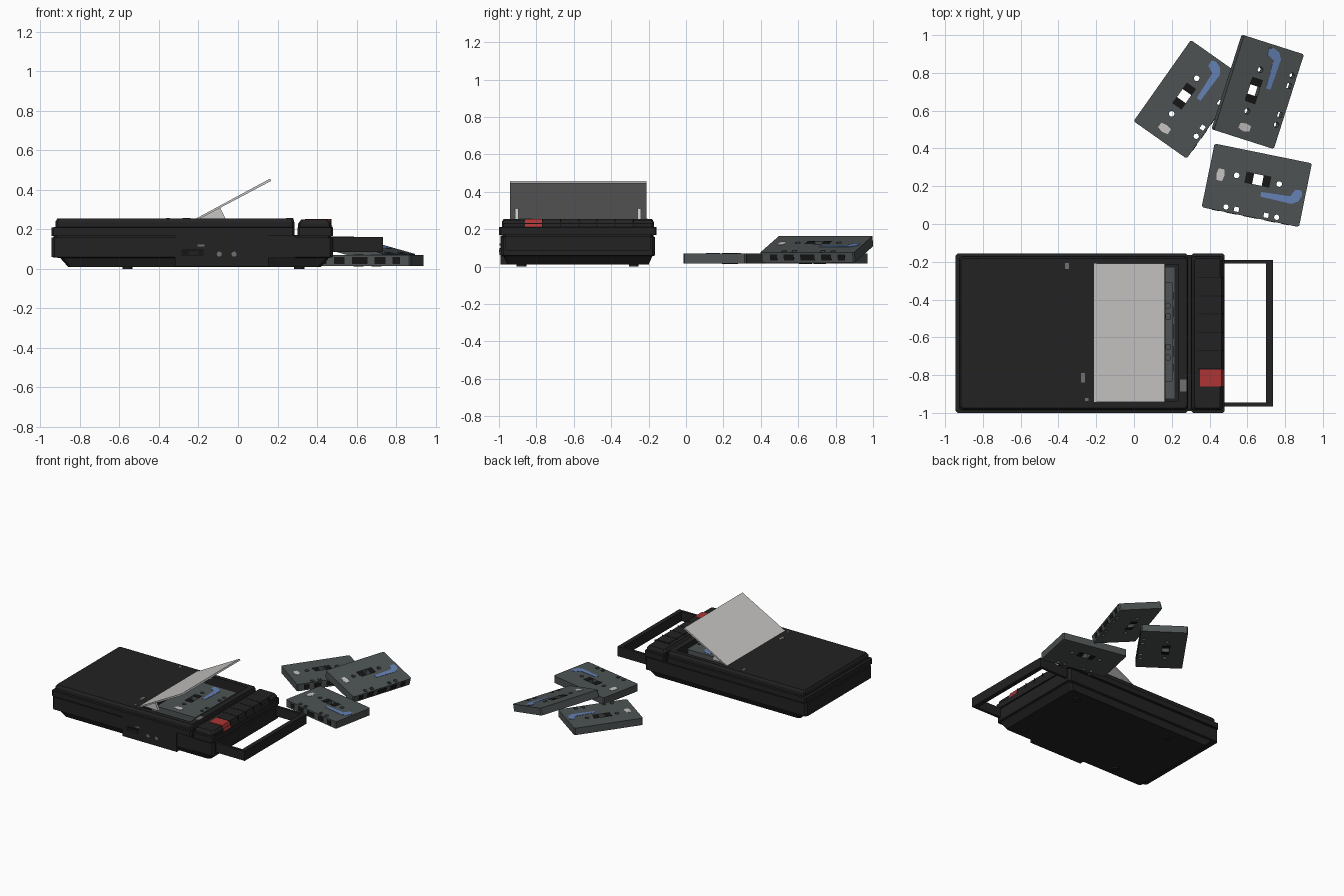
import bpy, bmesh, math
from mathutils import Matrix, Vector

if "Cube" in bpy.data.objects:
    bpy.data.objects.remove(bpy.data.objects["Cube"])


def material(name, r, g, b):
    m = bpy.data.materials.new(name)
    m.diffuse_color = (r, g, b, 1)
    m.use_nodes = True
    m.node_tree.nodes["Principled BSDF"].inputs["Base Color"].default_value = m.diffuse_color
    return m


BLACK = material("black plastic", 0.016, 0.016, 0.016)
DARK = material("deep black", 0.008, 0.008, 0.008)
SHELL = material("slate grey", 0.075, 0.086, 0.086)
PALE = material("pale grey", 0.57, 0.56, 0.55)
BLUE = material("label blue", 0.125, 0.22, 0.46)
RED = material("record red", 0.42, 0.035, 0.035)
MID = material("mid grey", 0.16, 0.16, 0.16)


def make(name, bm, mat):
    bmesh.ops.recalc_face_normals(bm, faces=bm.faces)
    me = bpy.data.meshes.new(name)
    bm.to_mesh(me)
    bm.free()
    me.materials.append(mat)
    ob = bpy.data.objects.new(name, me)
    bpy.context.collection.objects.link(ob)
    return ob


def box(name, x, y, z, mat):
    """Box from (min, max) ranges."""
    bm = bmesh.new()
    mid = Vector([(a + b) / 2 for a, b in (x, y, z)])
    size = [b - a for a, b in (x, y, z)]
    bmesh.ops.create_cube(bm, size=1, matrix=Matrix.Translation(mid) @ Matrix.Diagonal((*size, 1)))
    return make(name, bm, mat)


def disc(name, x, y, z, r, depth, mat, axis="Z"):
    bm = bmesh.new()
    rot = Matrix.Rotation(math.pi / 2, 4, "X") if axis == "Y" else Matrix()
    bmesh.ops.create_cone(bm, cap_ends=True, segments=12, radius1=r, radius2=r, depth=depth,
                          matrix=Matrix.Translation((x, y, z)) @ rot)
    return make(name, bm, mat)


def prism(name, pts, axis, a, b, mat):
    """Extrude a 2D outline from a to b along y or z."""
    bm = bmesh.new()
    put = (lambda p, d: (p[0], d, p[1])) if axis == "Y" else (lambda p, d: (p[0], p[1], d))
    lo, hi = [[bm.verts.new(put(p, d)) for p in pts] for d in (a, b)]
    bm.faces.new(lo)
    bm.faces.new(hi)
    n = len(pts)
    for i in range(n):
        bm.faces.new((lo[i], lo[(i + 1) % n], hi[(i + 1) % n], hi[i]))
    return make(name, bm, mat)


def stack(name, rings, c, mat):
    """Block with chamfered corners lofted through (x0, x1, y0, y1, z) rings."""
    bm = bmesh.new()
    loops = []
    for x0, x1, y0, y1, z in rings:
        pts = [(x0 + c, y0), (x1 - c, y0), (x1, y0 + c), (x1, y1 - c),
               (x1 - c, y1), (x0 + c, y1), (x0, y1 - c), (x0, y0 + c)]
        loops.append([bm.verts.new((*p, z)) for p in pts])
    bm.faces.new(loops[0])
    bm.faces.new(loops[-1])
    for lo, hi in zip(loops, loops[1:]):
        for i in range(8):
            bm.faces.new((lo[i], lo[(i + 1) % 8], hi[(i + 1) % 8], hi[i]))
    return make(name, bm, mat)


def cut(ob, cutters):
    """Subtract the cutters, then remove them."""
    for c in cutters:
        mod = ob.modifiers.new("cut", "BOOLEAN")
        mod.object, mod.operation, mod.solver = c, "DIFFERENCE", "EXACT"
    deps = bpy.context.evaluated_depsgraph_get()
    me = bpy.data.meshes.new_from_object(ob.evaluated_get(deps))
    ob.modifiers.clear()
    ob.data = me
    for c in cutters:
        bpy.data.objects.remove(c)


# Recorder case: tapered base, lower tray, main cover and key housing
stack("lower_case", [(-0.86, 0.42, -0.955, -0.2, 0.01), (-0.9, 0.46, -0.975, -0.18, 0.055),
                     (-0.945, 0.48, -0.99, -0.165, 0.06), (-0.945, 0.48, -0.99, -0.165, 0.158),
                     (-0.935, 0.47, -0.98, -0.175, 0.16), (-0.935, 0.47, -0.98, -0.175, 0.172)],
      0.015, BLACK)
cover = stack("main_cover", [(-0.945, 0.287, -1.0, -0.157, 0.168), (-0.945, 0.287, -1.0, -0.157, 0.21),
                             (-0.925, 0.285, -0.985, -0.172, 0.212), (-0.925, 0.285, -0.985, -0.172, 0.238),
                             (-0.915, 0.28, -0.975, -0.182, 0.255)], 0.012, BLACK)
cut(cover, [box("well_cutter", (-0.21, 0.235), (-0.94, -0.215), (0.177, 0.4), BLACK)])
stack("key_housing", [(0.302, 0.48, -1.0, -0.157, 0.168), (0.302, 0.48, -1.0, -0.157, 0.21),
                      (0.305, 0.472, -0.985, -0.172, 0.212), (0.305, 0.472, -0.985, -0.172, 0.23),
                      (0.32, 0.455, -0.975, -0.182, 0.25)], 0.01, BLACK)
box("deck_floor", (-0.2, 0.215), (-0.925, -0.23), (0.17, 0.181), SHELL)

# Piano keys, the first one red
for i in range(6):
    y = -0.86 + i * 0.0965
    prism("record_key" if i == 0 else "key",
          [(0.35, 0.17), (0.479, 0.17), (0.479, 0.21), (0.462, 0.254), (0.35, 0.254)], "Y",
          y, y + 0.091, RED if i == 0 else BLACK)
    box("key_gap", (0.34, 0.474), (y + 0.091, y + 0.0965), (0.2, 0.252), DARK)

# Front control panel with slider slot, sockets and small marks
box("front_panel", (-0.32, 0.155), (-0.993, -0.9), (0.012, 0.166), BLACK)
box("panel_step", (0.155, 0.29), (-0.991, -0.9), (0.055, 0.166), BLACK)
box("slider_slot", (-0.285, -0.175), (-0.997, -0.99), (0.065, 0.1), DARK)
box("slider_knob", (-0.25, -0.2), (-0.999, -0.99), (0.074, 0.088), BLACK)
box("panel_mark", (-0.205, -0.17), (-0.996, -0.99), (0.113, 0.124), MID)
for x in (-0.095, -0.02):
    disc("socket", x, -0.993, 0.075, 0.013, 0.008, MID, "Y")

# Grey marks on the cover
for x, y, w, h in ((-0.355, -0.222, 0.02, 0.03), (-0.27, -0.815, 0.022, 0.05), (0.26, -0.855, 0.035, 0.065),
                   (-0.25, -0.93, 0.02, 0.015)):
    box("cover_mark", (x - w / 2, x + w / 2), (y - h / 2, y + h / 2), (0.251, 0.257), MID)

# Feet
for x in (-0.56, 0.31):
    for y in (-0.88, -0.28):
        disc("foot", x, y, 0.008, 0.026, 0.016, BLACK)

# Carry handle
for y in (-0.965, -0.21):
    box("handle_arm", (0.3, 0.735), (y, y + 0.02), (0.085, 0.162), BLACK)
box("handle_bar", (0.7, 0.735), (-0.965, -0.19), (0.085, 0.162), BLACK)

# Open cassette door and its hinge brackets
prism("door", [(-0.235, 0.243), (-0.215, 0.243), (0.168, 0.446), (0.162, 0.457)], "Y", -0.942, -0.21, PALE)
for y in (-0.915, -0.26):
    prism("door_bracket", [(-0.2, 0.255), (-0.06, 0.25), (-0.09, 0.31)], "Y", y, y + 0.02, PALE)

# Cassette, built once around its own centre
T = 0.0275
shell = stack("cassette_shell", [(-0.263, 0.263, -0.172, 0.172, -T), (-0.263, 0.263, -0.172, 0.172, T)], 0.008, SHELL)
holes = [box("hole", (-0.026, 0.026), (0.002, 0.058), (-0.1, 0.1), DARK)]
holes += [disc("hole", s * 0.115, 0.03, 0, 0.015, 0.2, DARK) for s in (-1, 1)]
holes += [disc("hole", s * 0.137, -0.145, 0, 0.014, 0.2, DARK) for s in (-1, 1)]
holes += [box("hole", (x - 0.013, x + 0.013), (-0.158, -0.134), (-0.1, 0.1), DARK) for x in (-0.08, 0.08)]
cut(shell, holes)
parts = [shell]
for s in (-1, 1):
    xs = sorted((s * 0.027, s * 0.067))
    for z in (-T, T):
        parts.append(box("cassette_window", xs, (0.0, 0.06), (z - 0.002, z + 0.002), DARK))
for x, w in ((-0.19, 0.02), (-0.105, 0.028), (0, 0.04), (0.105, 0.028), (0.19, 0.02)):
    parts.append(box("tape_opening", (x - w, x + w), (-0.174, -0.17), (-0.017, 0.017), DARK))
parts.append(prism("label_stripe", [(0.03, -0.055), (0.2, -0.06), (0.232, -0.04), (0.246, -0.005), (0.238, 0.02),
                                    (0.205, 0.018), (0.185, -0.022), (0.03, -0.03)], "Z", T - 0.002, T + 0.002, BLUE))
parts.append(prism("label_patch", [(-0.215, -0.015), (-0.185, -0.015), (-0.178, 0.015), (-0.185, 0.048),
                                   (-0.215, 0.048), (-0.222, 0.015)], "Z", T - 0.002, T + 0.002, PALE))

# Place the cassettes: one in the deck, two flat, one leaning
for x, y, z, turn, tilt in ((0.035, -0.57, 0.21, 90, 0), (0.29, 0.66, 0.0425, 54.8, 0),
                            (0.65, 0.205, 0.0425, -11.5, 0), (0.655, 0.7, 0.093, 72.3, 15)):
    place = (Matrix.Translation((x, y, z)) @ Matrix.Rotation(math.radians(turn), 4, "Z")
             @ Matrix.Rotation(math.radians(tilt), 4, "X"))
    for p in parts:
        ob = bpy.data.objects.new(p.name, p.data)
        bpy.context.collection.objects.link(ob)
        ob.matrix_world = place
for p in parts:
    bpy.data.objects.remove(p)
